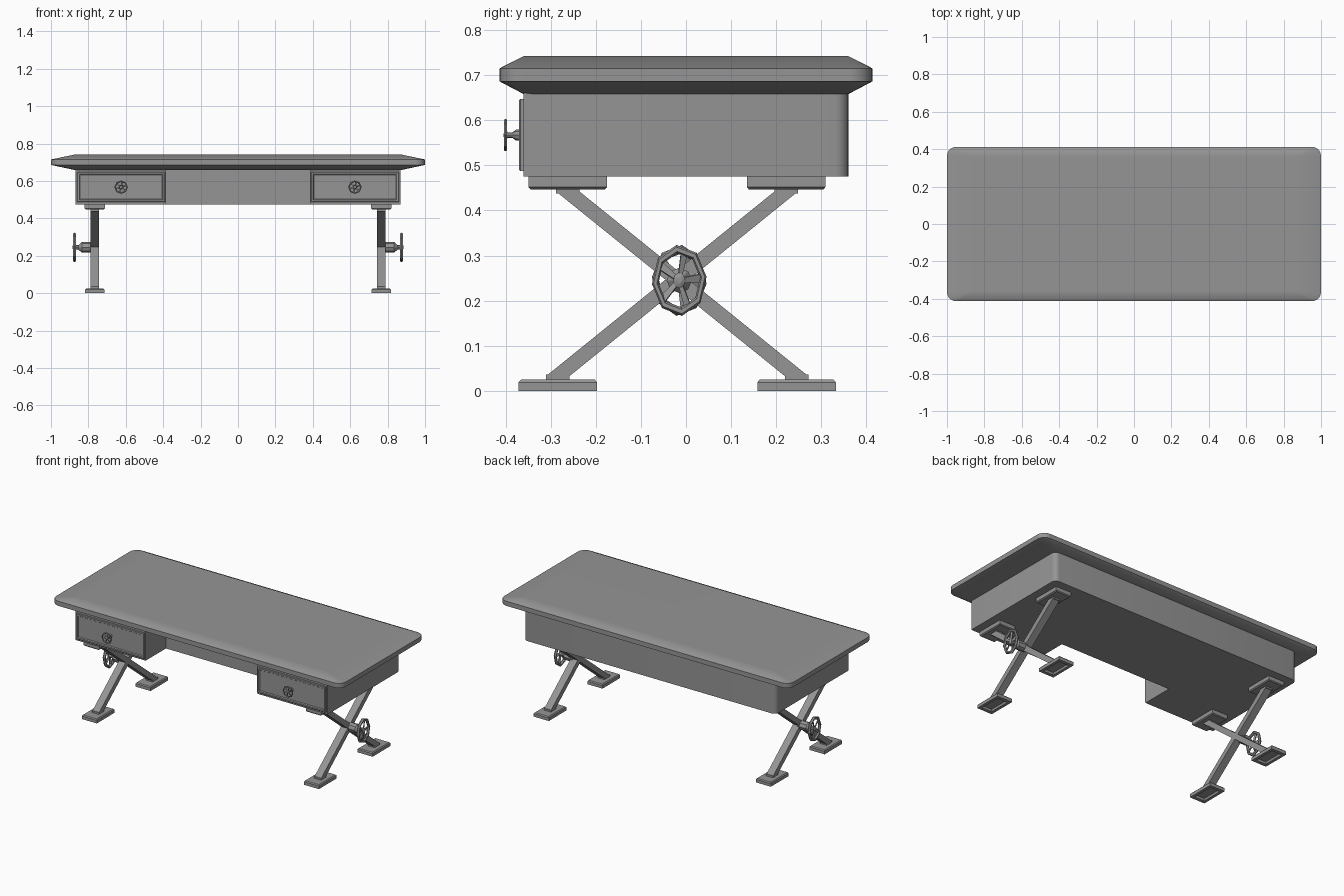
import bpy
from math import sin, cos, pi, radians
from mathutils import Matrix, Vector

if "Cube" in bpy.data.objects:
    bpy.data.objects.remove(bpy.data.objects["Cube"])

GREY = (0.3, 0.3, 0.3, 1)
grey = bpy.data.materials.new("plain_grey")
grey.use_nodes = True
grey.diffuse_color = GREY
grey.node_tree.nodes["Principled BSDF"].inputs["Base Color"].default_value = GREY


def finish(ob, angle=30):
    ob.data.materials.append(grey)
    bpy.ops.object.select_all(action="DESELECT")
    ob.select_set(True)
    bpy.context.view_layer.objects.active = ob
    bpy.ops.object.shade_smooth_by_angle(angle=radians(angle))
    return ob


def loft(name, rings, matrix=None, angle=30):
    """Skin a stack of equal-length rings and cap both ends."""
    n = len(rings[0])
    verts = [Vector(p) for ring in rings for p in ring]
    if matrix:
        verts = [matrix @ v for v in verts]
    faces = [list(range(n))[::-1], list(range(n * (len(rings) - 1), n * len(rings)))]
    for k in range(len(rings) - 1):
        for i in range(n):
            a, b = k * n + i, k * n + (i + 1) % n
            faces.append([a, b, b + n, a + n])
    mesh = bpy.data.meshes.new(name)
    mesh.from_pydata(verts, [], faces)
    ob = bpy.data.objects.new(name, mesh)
    bpy.context.collection.objects.link(ob)
    import bmesh
    bm = bmesh.new()
    bm.from_mesh(mesh)
    bmesh.ops.recalc_face_normals(bm, faces=bm.faces)
    bm.to_mesh(mesh)
    bm.free()
    return finish(ob, angle)


def arc(cx, cy, r, start, steps=5):
    return [(cx + r * cos(start + pi / 2 * i / steps), cy + r * sin(start + pi / 2 * i / steps))
            for i in range(steps + 1)]


def round_rect(hx, hy, r, z):
    corners = [(1, 1), (-1, 1), (-1, -1), (1, -1)]
    return [(x, y, z) for k, (sx, sy) in enumerate(corners)
            for x, y in arc(sx * (hx - r), sy * (hy - r), r, k * pi / 2)]


def rect(hx, hy, z, cx=0, cy=0):
    return [(cx + sx * hx, cy + sy * hy, z) for sx, sy in ((1, 1), (-1, 1), (-1, -1), (1, -1))]


def circle(r, z, n=8):
    return [(r * cos(2 * pi * i / n), r * sin(2 * pi * i / n), z) for i in range(n)]


def wheel(name, matrix, r, tube, blades):
    """Octagonal rim, hub and pitched spokes, axis along local z."""
    rim_count = 8
    bpy.ops.mesh.primitive_torus_add(major_segments=rim_count, minor_segments=6,
                                     major_radius=r - tube, minor_radius=tube)
    rim = bpy.context.object
    rim.name = name + "_rim"
    rim.data.transform(matrix)
    finish(rim)
    loft(name + "_hub", [circle(r * .22, -tube), circle(r * .22, tube * .5), circle(r * .1, tube)], matrix)
    for i in range(blades):
        turn = Matrix.Rotation(2 * pi * i / blades + .3, 4, "Z") @ Matrix.Rotation(.35, 4, "X")
        w, t = r * .1, tube * .3
        spoke = [[(x, y * k, z) for y, z in ((-w, -t), (w, -t), (w, t), (-w, t))]
                 for x, k in ((r * .1, .7), (r - tube, 1.3))]
        loft(f"{name}_spoke_{i + 1}", spoke, matrix @ turn)


# Table top: chamfered slab with rounded corners
top = loft("table_top", [round_rect(.87, .36, .03, .658), round_rect(1, .413, .05, .686),
                         round_rect(1, .413, .05, .715), round_rect(.87, .36, .004, .742)])
top.modifiers.new("weighted_normals", "WEIGHTED_NORMAL").keep_sharp = True

# Body: U-shaped plan with a knee recess at the front and rounded back corners
BX, BY, R, KNEE = .87, .36, .03, .385
plan = ([(-BX, -BY), (-KNEE, -BY), (-KNEE, -.16), (KNEE, -.16), (KNEE, -BY), (BX, -BY)]
        + arc(BX - R, BY - R, R, 0) + arc(R - BX, BY - R, R, pi / 2))
loft("body", [[(x, y, z) for x, y in plan] for z in (.475, .662)])

for side, s in (("left", 1), ("right", -1)):
    # Drawer front: raised frame with a sunken panel, local z pointing forward
    face = Matrix.Translation((s * .625, -.355, .567)) @ Matrix.Rotation(pi / 2, 4, "X")
    loft(side + "_drawer_front", [rect(.236, .08, 0), rect(.236, .08, .012), rect(.232, .077, .015),
                                  rect(.223, .068, .015), rect(.219, .064, .009)], face, 10)

    # Drawer knob: stem with a small spoked wheel
    loft(side + "_knob_stem", [circle(.012, .008), circle(.012, .022), circle(.006, .03), circle(.006, .045)], face)
    wheel(side + "_knob", face @ Matrix.Translation((0, 0, .045)), .036, .004, 6)

    # Crossed leg bars, cut level at both ends
    X = s * .766
    for name, lo, hi in (("rising", -.284, .222), ("falling", .245, -.262)):
        bar = [[(X + dx, y + dy, z) for dx, dy in ((-.023, -.026), (.023, -.026), (.023, .026), (-.023, .026))]
               for y, z in ((lo, .033), (hi, .442))]
        loft(f"{side}_{name}_leg", bar)
        # Foot with hollow underside, top pad and the small blocks that meet the bar
        loft(f"{side}_{name}_foot", [rect(.03, .062, .012, X, lo), rect(.035, .067, 0, X, lo),
                                     rect(.052, .087, 0, X, lo), rect(.052, .087, .019, X, lo),
                                     rect(.047, .082, .025, X, lo)])
        loft(f"{side}_{name}_foot_block", [rect(.023, .026, z, X, lo) for z in (.02, .036)])
        loft(f"{side}_{name}_top_pad", [rect(.047, .083, .447, X, hi), rect(.054, .087, .452, X, hi),
                                        rect(.054, .087, .478, X, hi)])
        loft(f"{side}_{name}_top_block", [rect(.023, .026, z, X, hi) for z in (.438, .45)])

    # Side handwheel on its axle, slightly taller than wide
    axle = Matrix.Translation((s * .785, -.015, .245)) @ Matrix.Rotation(s * pi / 2, 4, "Y")
    loft(side + "_axle", [circle(.028, -.01), circle(.028, .05), circle(.012, .068), circle(.012, .09)], axle)
    squash = Matrix.Diagonal((1, .77, 1, 1)) @ Matrix.Rotation(.1, 4, "Z")
    wheel(side + "_handwheel", axle @ Matrix.Translation((0, 0, .09)) @ squash, .079, .0095, 5)
